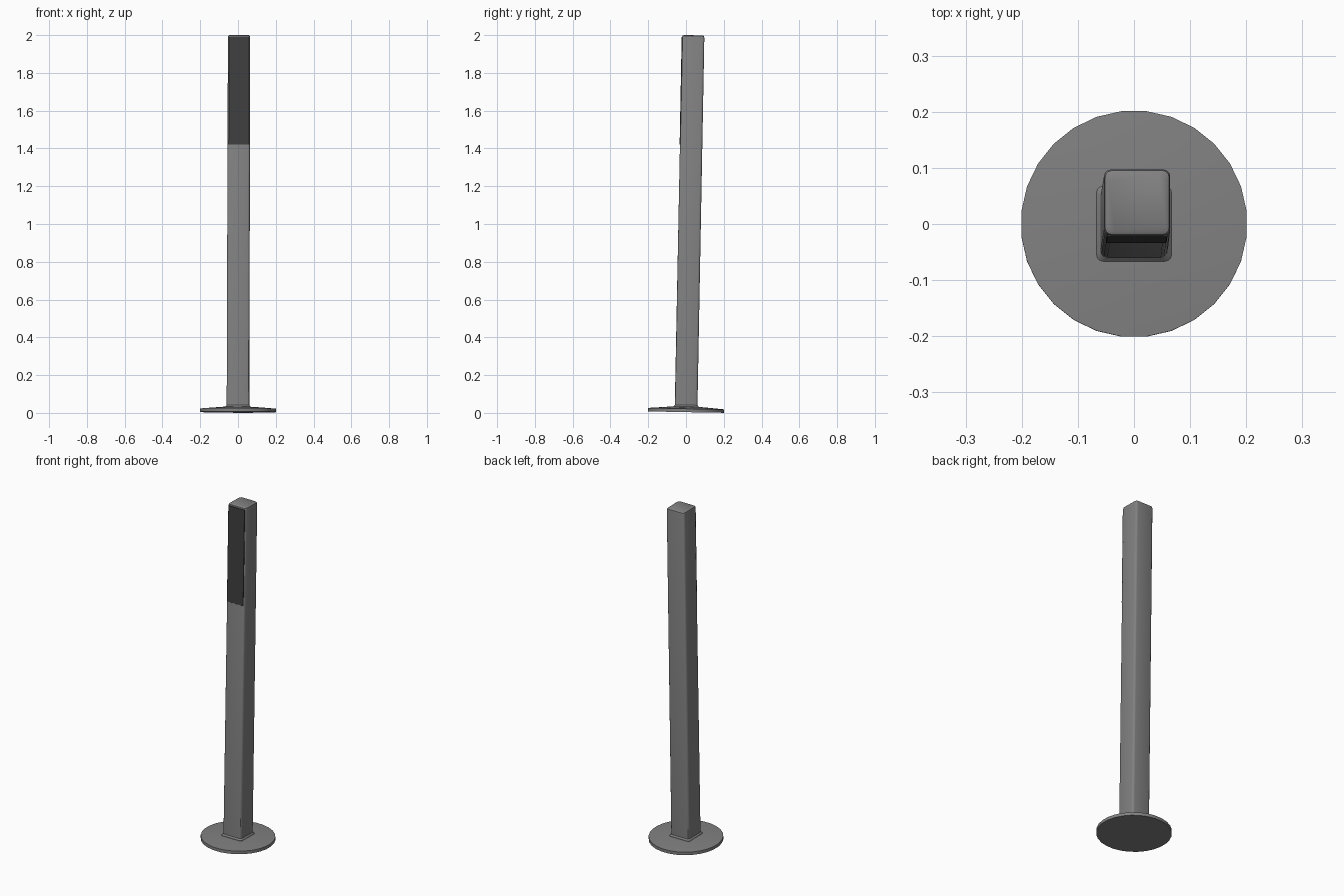
import bpy, bmesh, math
from mathutils import Matrix

if "Cube" in bpy.data.objects:
    bpy.data.objects.remove(bpy.data.objects["Cube"])


def material(name, value):
    m = bpy.data.materials.new(name)
    m.use_nodes = True
    m.diffuse_color = (value, value, value, 1)
    m.node_tree.nodes["Principled BSDF"].inputs["Base Color"].default_value = m.diffuse_color
    return m


grey = material("metal grey", 0.22)
dark = material("dark panel", 0.05)

# The whole post leans slightly backwards and to its left
LEAN = (Matrix.Translation((0, 0, 0.0045))
        @ Matrix.Rotation(math.radians(-1.1), 4, 'X')
        @ Matrix.Rotation(math.radians(0.16), 4, 'Y'))


def finish(name, bm, mat):
    bmesh.ops.recalc_face_normals(bm, faces=bm.faces)
    bm.transform(LEAN)
    me = bpy.data.meshes.new(name)
    bm.to_mesh(me)
    bm.free()
    me.materials.append(mat)
    ob = bpy.data.objects.new(name, me)
    bpy.context.collection.objects.link(ob)
    bpy.ops.object.select_all(action='DESELECT')
    ob.select_set(True)
    bpy.context.view_layer.objects.active = ob
    bpy.ops.object.shade_smooth_by_angle(angle=math.radians(30))
    return ob


def loft(bm, rings):
    """Join matching rings of points into a closed skin."""
    loops = [[bm.verts.new(p) for p in ring] for ring in rings]
    for a, b in zip(loops, loops[1:]):
        for i in range(len(a)):
            j = (i + 1) % len(a)
            bm.faces.new((a[i], a[j], b[j], b[i]))
    bm.faces.new(loops[0][::-1])
    bm.faces.new(loops[-1])


def circle(r, z, n=28):
    turns = [2 * math.pi * (i + 0.5) / n for i in range(n)]
    return [(r * math.cos(t), r * math.sin(t), z) for t in turns]


def rounded_square(half, z, r=0.012, steps=3):
    pts = []
    for k in range(4):
        cx = (half - r) * (1 if k in (0, 3) else -1)
        cy = (half - r) * (1 if k in (0, 1) else -1)
        for s in range(steps + 1):
            t = math.pi / 2 * (k + s / steps)
            pts.append((cx + r * math.cos(t), cy + r * math.sin(t), z))
    return pts


# Round foot plate with a slightly domed top
bm = bmesh.new()
loft(bm, [circle(0.202, 0), circle(0.202, 0.018), circle(0.09, 0.027), circle(0.05, 0.027)])
finish("foot_plate", bm, grey)

# Square post with a weld flare at the foot and a rounded top
bm = bmesh.new()
loft(bm, [rounded_square(h, z) for h, z in
          ((0.067, 0.02), (0.067, 0.029), (0.06, 0.037), (0.059, 1.983),
           (0.057, 1.991), (0.051, 1.995))])
finish("post", bm, grey)

# Thin dark panel on the upper front
bm = bmesh.new()
bmesh.ops.create_cube(bm, size=1, matrix=Matrix.Translation((0, -0.058, 1.7))
                      @ Matrix.Diagonal((0.108, 0.006, 0.57, 1)))
bmesh.ops.bevel(bm, geom=bm.edges[:], offset=0.001, segments=1, affect='EDGES')
finish("front_panel", bm, dark)
